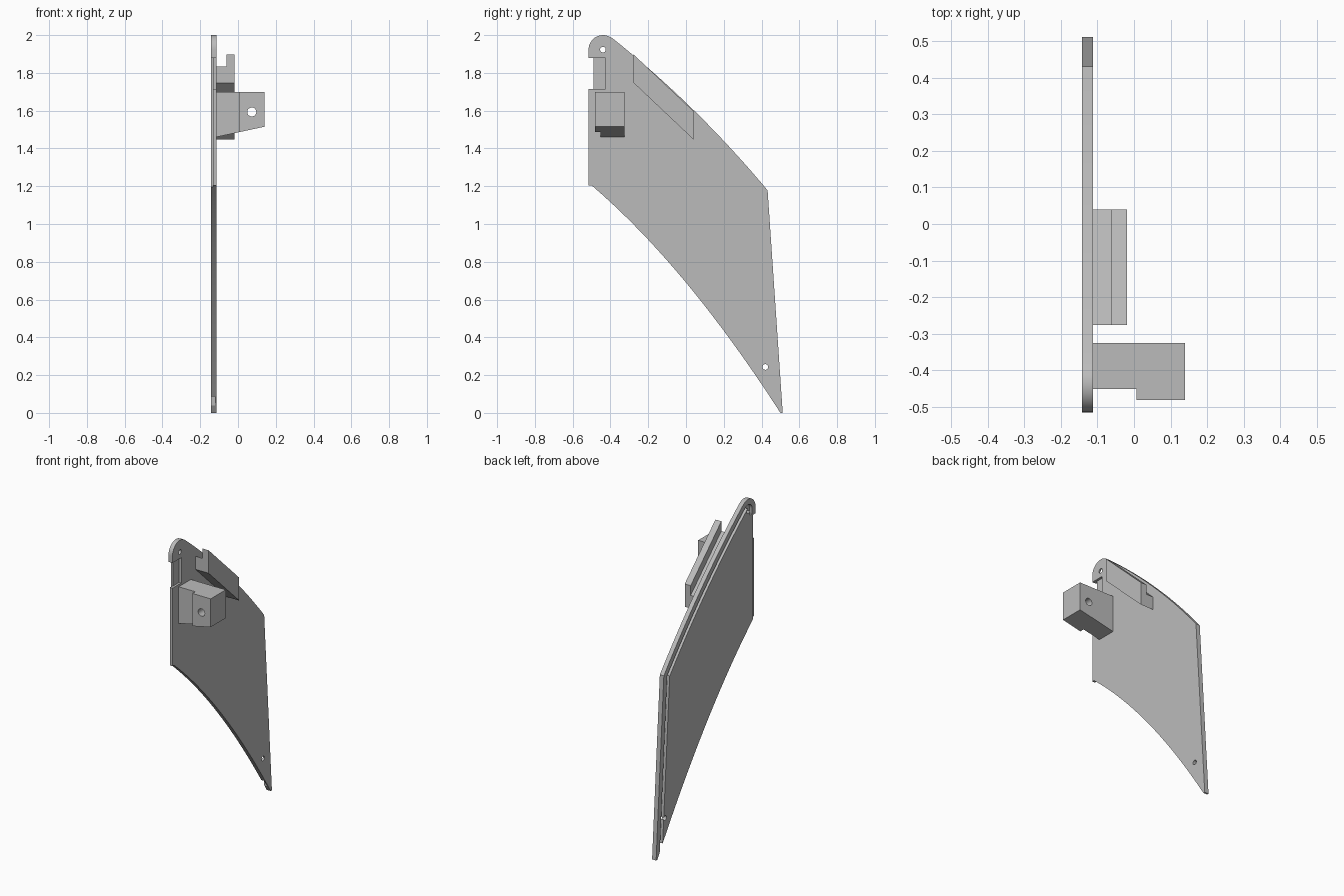
import bpy, bmesh, math
from mathutils import Vector

if "Cube" in bpy.data.objects:
    bpy.data.objects.remove(bpy.data.objects["Cube"], do_unlink=True)

grey = bpy.data.materials.new("plain grey")
grey.use_nodes = True
grey.diffuse_color = (0.5, 0.5, 0.5, 1)
grey.node_tree.nodes["Principled BSDF"].inputs["Base Color"].default_value = (0.5, 0.5, 0.5, 1)


def extrude(name, points, vector):
    """Solid made by extruding a flat polygon along a vector."""
    bm = bmesh.new()
    face = bm.faces.new([bm.verts.new(p) for p in points])
    new = bmesh.ops.extrude_face_region(bm, geom=[face])["geom"]
    moved = [v for v in new if isinstance(v, bmesh.types.BMVert)]
    bmesh.ops.translate(bm, verts=moved, vec=vector)
    bmesh.ops.recalc_face_normals(bm, faces=bm.faces)
    mesh = bpy.data.meshes.new(name)
    bm.to_mesh(mesh)
    bm.free()
    mesh.materials.append(grey)
    obj = bpy.data.objects.new(name, mesh)
    bpy.context.collection.objects.link(obj)
    return obj


def slab(name, outline, x0, x1):
    return extrude(name, [(x0, y, z) for y, z in outline], (x1 - x0, 0, 0))


def rect(y0, y1, z0, z1):
    return [(y0, z0), (y1, z0), (y1, z1), (y0, z1)]


def circle(a, b, r, n=24):
    return [(a + r * math.cos(i * math.tau / n), b + r * math.sin(i * math.tau / n)) for i in range(n)]


def bezier(p, c, q, n=20):
    p, c, q = Vector(p), Vector(c), Vector(q)
    return [tuple(p * (1 - t) ** 2 + c * 2 * t * (1 - t) + q * t * t) for t in [i / n for i in range(n + 1)]]


def inset(path, d):
    """Mitred offset of an open path towards its right-hand side."""
    pts = [Vector(p) for p in path]
    normals = []
    for a, b in zip(pts, pts[1:]):
        e = (b - a).normalized()
        normals.append(Vector((e.y, -e.x)))
    out = []
    for i, p in enumerate(pts):
        m, n = normals[max(i - 1, 0)], normals[min(i, len(normals) - 1)]
        out.append(tuple(p + (m + n) * d / (1 + m.dot(n))))
    return out


def cut(obj, cutters):
    bpy.context.view_layer.objects.active = obj
    for c in cutters:
        mod = obj.modifiers.new("cut", "BOOLEAN")
        mod.operation, mod.solver, mod.object = "DIFFERENCE", "EXACT", c
        bpy.ops.object.modifier_apply(modifier=mod.name)
        bpy.data.objects.remove(c, do_unlink=True)


LEFT, RIGHT = -0.142, -0.113   # plate faces
HY, HZ, R = -0.439, 1.923, 0.077   # rounded hook

# Plate outline: hook, curved top edge, straight rear edge, curved lower edge
hook = [(HY + R * math.cos(math.radians(a)), HZ + R * math.sin(math.radians(a))) for a in range(180, 55, -8)]
top_edge = bezier((-0.39, 1.984), (0.0575, 1.627), (0.432, 1.178))
lower_edge = bezier((0.5, 0), (0, 0.777), (-0.5, 1.205))
outline = (hook + top_edge + [(0.512, 0)] + lower_edge
           + [(HY - R, 1.205), (HY - R, 1.715), (-0.49, 1.715), (-0.49, 1.88), (HY - R, 1.88)])
plate = slab("plate", outline, LEFT, RIGHT)

# Groove following the rim, front step, latch recess and pin holes
rim = [(HY - R, 1.89)] + hook + top_edge + [(0.519, -0.1)]
groove = inset(rim, 0.035) + inset(rim, 0.062)[::-1]
cut(plate, [
    slab("groove_cutter", groove, LEFT - 0.01, -0.122),
    slab("step_cutter", rect(-0.6, -0.49, 1.1, 1.8), LEFT - 0.01, -0.132),
    slab("recess_cutter", rect(-0.55, -0.425, 1.715, 1.88), -0.128, RIGHT + 0.01),
    slab("top_hole_cutter", circle(-0.44, 1.923, 0.015), -0.2, 0),
    slab("bottom_hole_cutter", circle(0.42, 0.243, 0.015), -0.2, 0),
])

# Pivot block with sloping underside, stepped front and a cross hole
side = [(RIGHT - 0.004, 1.46), (0.14, 1.515), (0.14, 1.7), (RIGHT - 0.004, 1.7)]
block = extrude("pivot_block", [(x, -0.482, z) for x, z in side], (0, 0.156, 0))
cut(block, [
    extrude("block_step_cutter", [(x, -0.6, z) for x, z in rect(-0.3, 0.007, 1.3, 1.8)], (0, 0.148, 0)),
    extrude("block_hole_cutter", [(x, -0.6, z) for x, z in circle(0.073, 1.593, 0.024)], (0, 0.5, 0)),
])

# Slanted guide rail with a raised outer lip
rail = [(RIGHT - 0.004, 1.747), (-0.019, 1.747), (-0.019, 1.897), (-0.062, 1.897),
        (-0.062, 1.833), (RIGHT - 0.004, 1.833)]
guide = extrude("guide_rail", [(x, -0.277, z) for x, z in rail], (0, 0.317, -0.3))

# Smooth the curved edges, keep corners sharp
bpy.ops.object.select_all(action="DESELECT")
for part in (plate, block, guide):
    part.select_set(True)
bpy.context.view_layer.objects.active = plate
bpy.ops.object.shade_smooth_by_angle(angle=math.radians(25))
